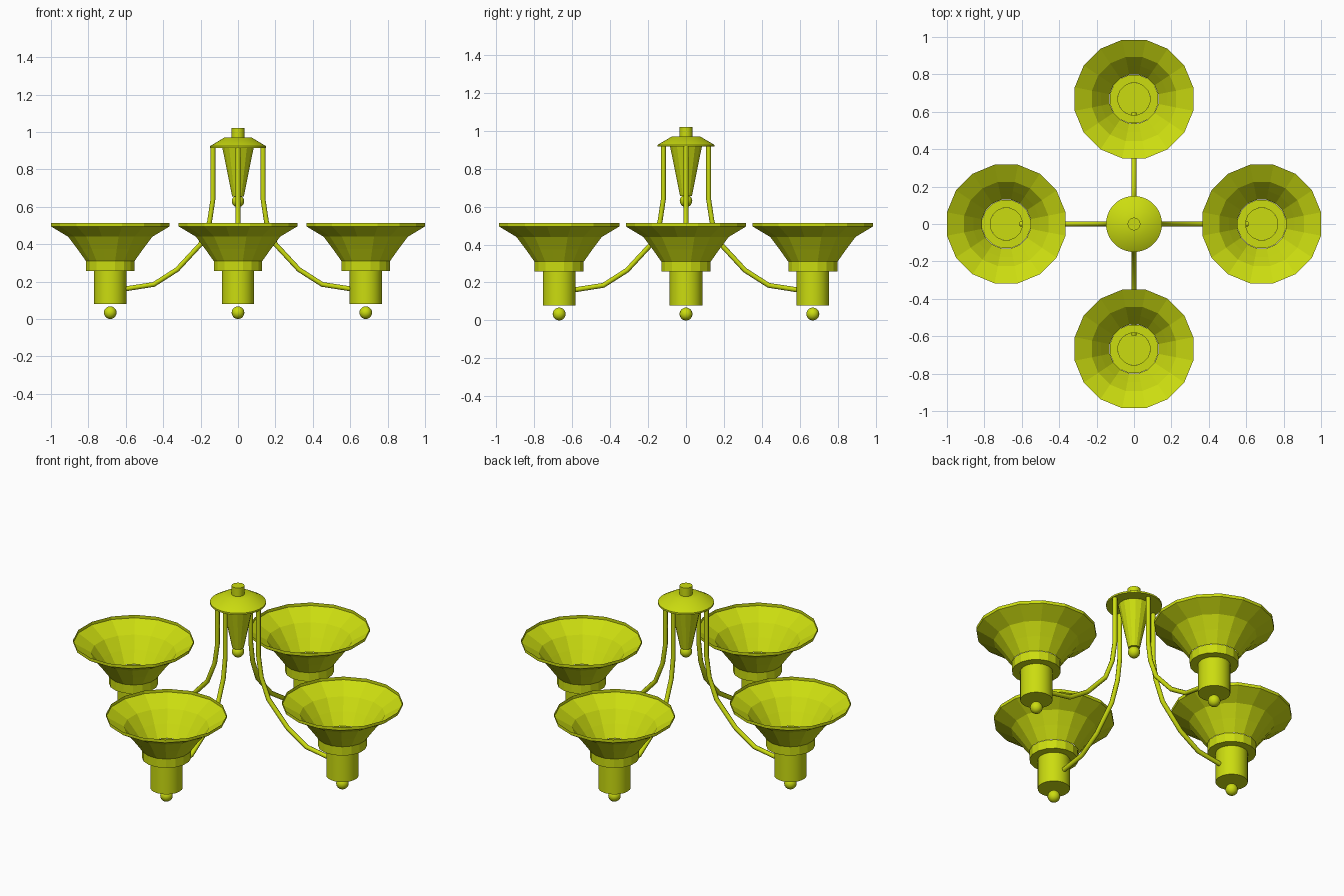
import bpy, bmesh, math
from mathutils import Matrix, Vector

if "Cube" in bpy.data.objects:
    bpy.data.objects.remove(bpy.data.objects["Cube"], do_unlink=True)

mat = bpy.data.materials.new("lime_enamel")
mat.use_nodes = True
LIME = (0.60, 0.72, 0.005, 1)
mat.diffuse_color = LIME
mat.node_tree.nodes["Principled BSDF"].inputs["Base Color"].default_value = LIME


def finish(name, bm, location, smooth):
    mesh = bpy.data.meshes.new(name)
    bmesh.ops.recalc_face_normals(bm, faces=bm.faces)
    for face in bm.faces:
        face.smooth = smooth
    bm.to_mesh(mesh)
    bm.free()
    mesh.materials.append(mat)
    obj = bpy.data.objects.new(name, mesh)
    obj.location = location
    bpy.context.collection.objects.link(obj)
    if smooth:
        bpy.ops.object.select_all(action="DESELECT")
        obj.select_set(True)
        bpy.context.view_layer.objects.active = obj
        bpy.ops.object.shade_smooth_by_angle(angle=math.radians(35))
    return obj


def lathe(name, profile, sides, location=(0, 0, 0), smooth=False):
    """Revolve (radius, z) points, with a flat side facing each axis."""
    bm = bmesh.new()
    turn = Matrix.Rotation(math.pi / sides, 3, "Z")
    verts = [bm.verts.new(turn @ Vector((r / math.cos(math.pi / sides), 0, z)))
             for r, z in profile]
    edges = [bm.edges.new(pair) for pair in zip(verts, verts[1:])]
    bmesh.ops.spin(bm, geom=verts + edges, cent=(0, 0, 0), axis=(0, 0, 1),
                   angle=math.tau, steps=sides, use_merge=True)
    bmesh.ops.remove_doubles(bm, verts=bm.verts, dist=0.0005)
    return finish(name, bm, location, smooth)


def ball(name, radius, location):
    bm = bmesh.new()
    bmesh.ops.create_uvsphere(bm, u_segments=16, v_segments=10, radius=radius)
    return finish(name, bm, location, True)


def arm(name, points, direction):
    curve = bpy.data.curves.new(name, "CURVE")
    curve.dimensions = "3D"
    curve.bevel_depth = 0.013
    curve.bevel_resolution = 2
    curve.use_fill_caps = True
    spline = curve.splines.new("POLY")
    spline.points.add(len(points) - 1)
    for point, (r, z) in zip(spline.points, points):
        point.co = (direction[0] * r, direction[1] * r, z, 1)
    spline.use_smooth = True
    curve.materials.append(mat)
    obj = bpy.data.objects.new(name, curve)
    bpy.context.collection.objects.link(obj)


# Central hub
lathe("ceiling_stem", [(0, 0.96), (0.034, 0.96), (0.034, 1.02), (0, 1.02)], 32, smooth=True)
lathe("canopy", [(0, 0.915), (0.149, 0.915), (0.149, 0.925), (0.073, 0.97), (0, 0.97)],
      32, smooth=True)
lathe("hub_cone", [(0, 0.655), (0.031, 0.655), (0.084, 0.917), (0, 0.917)], 16)
ball("hub_ball", 0.033, (0, 0, 0.63))

# Arm path and lamp profiles, as (radius, z)
ARM = [(0.134, 0.92), (0.134, 0.64), (0.152, 0.52), (0.2, 0.4),
       (0.325, 0.265), (0.45, 0.185), (0.61, 0.16)]
SHADE = [(0.13, 0.31), (0.176, 0.375), (0.225, 0.44), (0.317, 0.495), (0.317, 0.513)]
COLLAR = [(0.085, 0.257), (0.129, 0.257), (0.129, 0.31)]
SOCKET = [(0, 0.08), (0.086, 0.08), (0.086, 0.257)]

# Four arms, each carrying an upturned lamp
for side, direction, reach in (("left", (1, 0), 0.683), ("right", (-1, 0), 0.683),
                               ("front", (0, -1), 0.668), ("back", (0, 1), 0.668)):
    shift = reach - 0.683
    arm(side + "_arm", [(r + shift, z) for r, z in ARM], direction)
    base = (direction[0] * reach, direction[1] * reach, 0)
    lathe(side + "_shade", SHADE, 16, base)
    lathe(side + "_collar", COLLAR, 16, base)
    lathe(side + "_socket", SOCKET, 32, base, smooth=True)
    ball(side + "_finial", 0.034, (base[0], base[1], 0.034))
